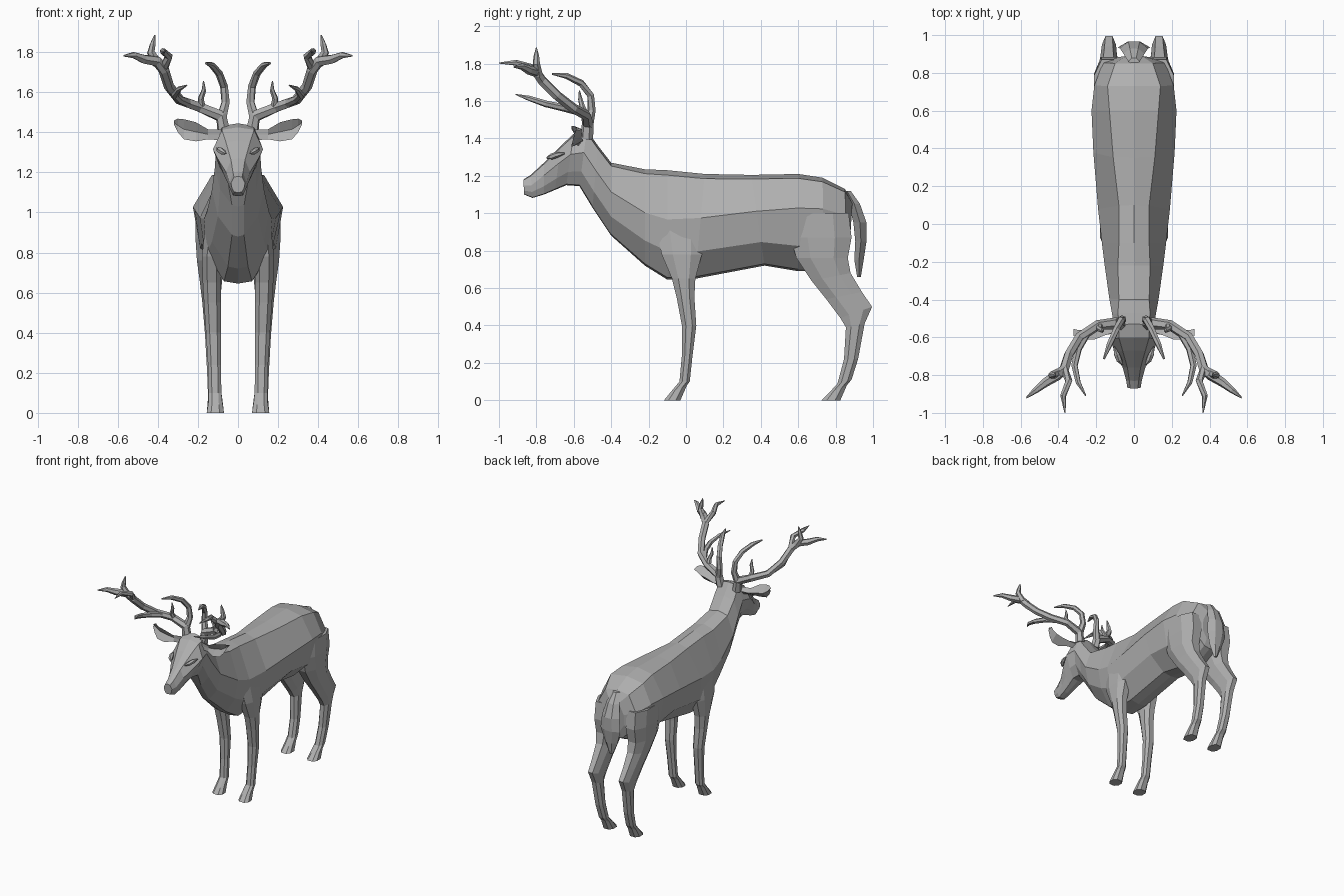
import bpy, bmesh, math
from mathutils import Vector

grey = bpy.data.materials.new("warm grey")
grey.diffuse_color = (0.43, 0.43, 0.43, 1)


def loft(name, rings, mirror=False):
    """Skin a list of equal-length rings into a closed, flat-shaded mesh."""
    bm = bmesh.new()
    rows = [[bm.verts.new(p) for p in ring] for ring in rings]
    n = len(rows[0])
    for a, b in zip(rows, rows[1:]):
        for i in range(n):
            j = (i + 1) % n
            bm.faces.new((a[i], a[j], b[j], b[i]))
    bm.faces.new(rows[0])
    bm.faces.new(rows[-1])
    bmesh.ops.recalc_face_normals(bm, faces=bm.faces)
    mesh = bpy.data.meshes.new(name)
    bm.to_mesh(mesh)
    bm.free()
    mesh.materials.append(grey)
    ob = bpy.data.objects.new(name, mesh)
    bpy.context.collection.objects.link(ob)
    if mirror:
        ob.modifiers.new("mirror", 'MIRROR').use_axis = (True, False, False)
    return ob


def body_ring(ty, tz, by, bz, tw, w, m, lw, bw):
    """Slanted section from a top and a bottom point, with four half widths."""
    half = [(0, 1), (tw, .955), (w, m), (lw, .26), (bw, .02)]
    pts = half + [(0, 0)] + [(-x, t) for x, t in half[:0:-1]]
    return [(x, by + (ty - by) * t, bz + (tz - bz) * t) for x, t in pts]


def leg_ring(z, y0, y1, x0, x1, tilt=0.0):
    """Chamfered box section; tilt raises the back edge."""
    cx, cy, hx, hy = (x0 + x1) / 2, (y0 + y1) / 2, (x1 - x0) / 2, (y1 - y0) / 2
    shape = [(1, .45), (.5, 1), (-.5, 1), (-1, .45),
             (-1, -.45), (-.5, -1), (.5, -1), (1, -.45)]
    return [(cx + hx * a, cy + hy * b, z + tilt * b) for a, b in shape]


def tube(name, path, sides=6):
    """Tapering horn through points (x, y, z, radius), on both sides."""
    pts = [Vector(p[:3]) for p in path]
    rings = []
    for i, p in enumerate(pts):
        d = (pts[min(i + 1, len(pts) - 1)] - pts[max(i - 1, 0)]).normalized()
        u = d.cross(Vector((.6, .7, -.3))).normalized()
        v = d.cross(u)
        rings.append([p + path[i][3] * (u * math.cos(a) + v * math.sin(a))
                      for a in (k * math.tau / sides for k in range(sides))])
    return loft(name, rings, True)


# Trunk, neck and head
loft("body", [body_ring(*s) for s in (
    (.89, 1.06, .875, .82, .04, .08, .6, .08, .04),
    (.85, 1.13, .86, .76, .10, .165, .62, .14, .05),
    (.73, 1.19, .74, .70, .14, .21, .66, .18, .05),
    (.60, 1.21, .60, .69, .13, .225, .65, .19, .06),
    (.35, 1.205, .42, .72, .11, .215, .60, .18, .07),
    (.10, 1.21, .05, .65, .08, .19, .58, .165, .07),
    (-.10, 1.23, -.10, .645, .08, .17, .55, .155, .07),
    (-.22, 1.235, -.22, .72, .085, .155, .55, .13, .05),
    (-.40, 1.27, -.40, .88, .08, .13, .60, .10, .03),
    (-.47, 1.36, -.50, 1.03, .085, .115, .60, .09, .03),
    (-.53, 1.445, -.57, 1.145, .08, .11, .60, .09, .05),
    (-.60, 1.425, -.64, 1.15, .08, .125, .60, .085, .045),
    (-.67, 1.36, -.70, 1.125, .06, .10, .60, .07, .035),
    (-.76, 1.27, -.76, 1.10, .035, .06, .60, .05, .03),
    (-.83, 1.205, -.82, 1.082, .025, .042, .55, .038, .025),
    (-.87, 1.18, -.865, 1.10, .02, .035, .60, .03, .018))])

# Front legs: shoulder, knee, fetlock, hoof
loft("front_leg", [leg_ring(*s) for s in (
    (.92, -.16, .10, .06, .165),
    (.78, -.13, .085, .08, .18),
    (.65, -.075, .05, .085, .176),
    (.55, -.05, .045, .085, .17),
    (.40, -.022, .055, .085, .16),
    (.24, -.022, .035, .085, .15),
    (.10, -.035, .02, .083, .146),
    (.06, -.085, .005, .078, .148, .02),
    (.0, -.118, -.03, .07, .156))], True)

# Hind legs: thigh, hock, shank, hoof
loft("hind_leg", [leg_ring(*s) for s in (
    (1.0, .56, .87, .05, .212),
    (.87, .56, .885, .06, .212),
    (.76, .59, .865, .07, .205),
    (.66, .67, .88, .08, .19, .02),
    (.56, .75, .94, .09, .178, .02),
    (.47, .825, .995, .095, .17, .03),
    (.40, .855, .955, .095, .165, .01),
    (.22, .845, .92, .09, .155),
    (.10, .81, .885, .085, .15, .01),
    (.06, .765, .86, .08, .15, .02),
    (.0, .725, .825, .072, .156))], True)

# Tail: leaf shape hanging from the rump
loft("tail", [[(w, y, z), (w * .4, y + d, z), (-w * .4, y + d, z),
               (-w, y, z), (0, y - d, z)] for y, z, w, d in (
    (.86, 1.12, .03, .02), (.90, 1.05, .055, .03), (.93, .95, .075, .035),
    (.935, .85, .085, .03), (.925, .75, .055, .025), (.925, .66, .015, .01))])

# Ears: cupped leaves pointing outwards
loft("ear", [[(x, y - .012, z0), (x, y + c, (z0 + z1) / 2),
              (x, y - .012, z1), (x, y + c + .025, (z0 + z1) / 2)]
             for x, y, z0, z1, c in (
    (.08, -.555, 1.36, 1.415, -.02), (.15, -.575, 1.365, 1.415, 0),
    (.21, -.60, 1.355, 1.45, .015), (.27, -.60, 1.365, 1.465, .015),
    (.30, -.59, 1.40, 1.468, .005), (.32, -.58, 1.44, 1.458, 0))], True)

# Antlers: main beam and its tines
tube("antler_beam", [(.07, -.53, 1.40, .034), (.085, -.525, 1.48, .032),
                     (.19, -.535, 1.525, .027), (.29, -.60, 1.56, .026),
                     (.345, -.69, 1.63, .026), (.37, -.77, 1.71, .027),
                     (.405, -.80, 1.755, .028), (.47, -.84, 1.765, .024),
                     (.52, -.88, 1.785, .017), (.57, -.92, 1.782, .004)])
tube("antler_top_tine", [(.40, -.79, 1.74, .026), (.435, -.80, 1.80, .02),
                         (.425, -.80, 1.84, .015), (.415, -.80, 1.885, .003)])
tube("antler_front_tine", [(.37, -.77, 1.72, .022), (.345, -.83, 1.78, .02),
                           (.375, -.91, 1.805, .016), (.365, -1.0, 1.803, .003)])
tube("antler_brow_tine", [(.24, -.565, 1.54, .02), (.295, -.66, 1.565, .02),
                          (.315, -.75, 1.585, .018), (.295, -.84, 1.615, .014),
                          (.255, -.91, 1.635, .003)])
tube("antler_rear_tine", [(.085, -.525, 1.46, .028), (.062, -.505, 1.55, .022),
                          (.07, -.51, 1.63, .02), (.095, -.56, 1.695, .019),
                          (.13, -.64, 1.735, .016), (.16, -.715, 1.745, .005)])
tube("antler_small_tine", [(.18, -.535, 1.52, .02), (.185, -.555, 1.57, .015),
                           (.17, -.565, 1.61, .012), (.172, -.57, 1.655, .003)])

# Eyes: small almond ridges on the sides of the face
tube("eye", [(.06, -.745, 1.295, .004), (.078, -.72, 1.303, .016),
             (.092, -.69, 1.312, .016), (.105, -.65, 1.32, .004)])
